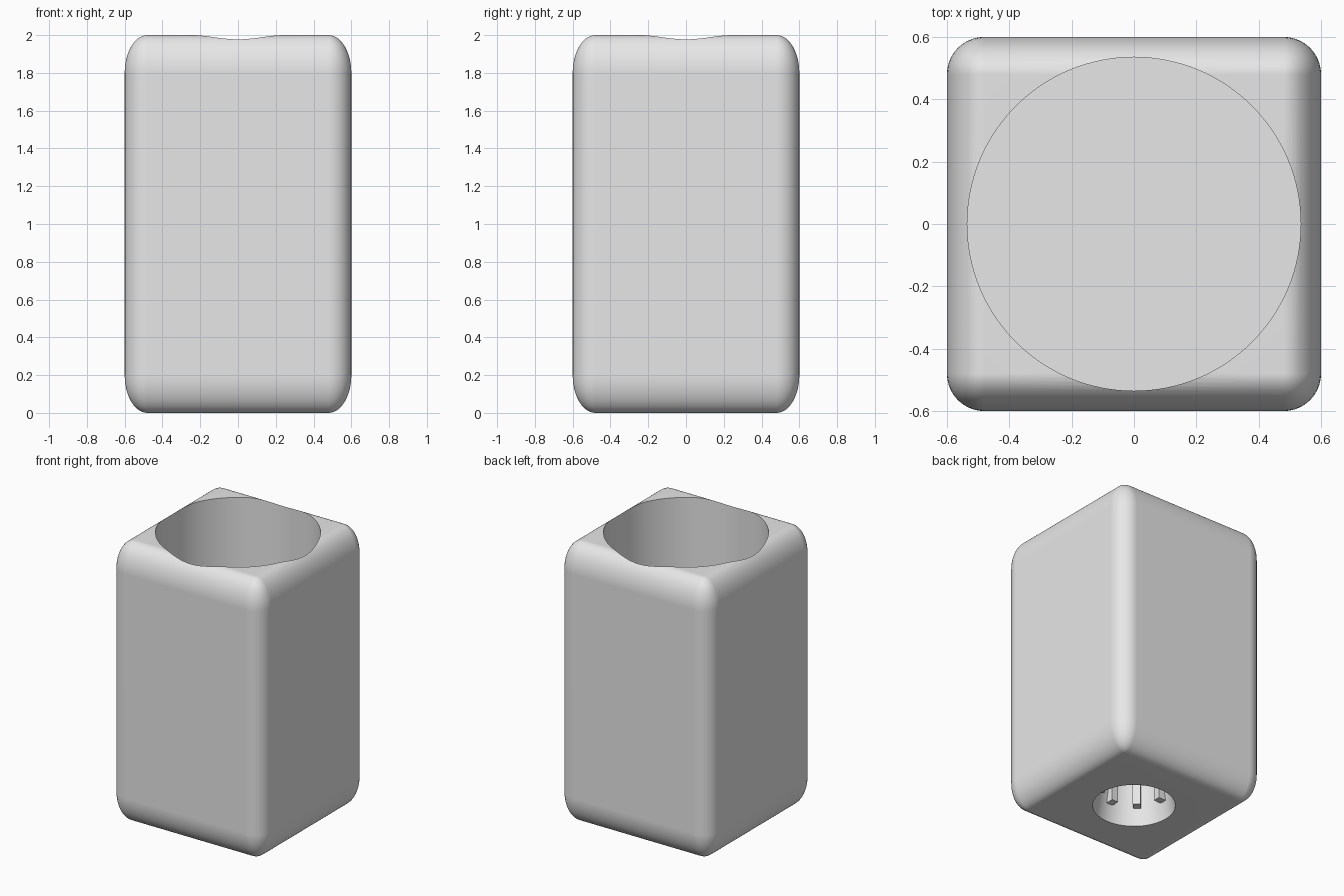
import bpy, bmesh
from math import pi, cos, sin
from mathutils import Matrix

old = bpy.data.objects.get("Cube")
if old:
    bpy.data.objects.remove(old, do_unlink=True)

GREY = (0.8, 0.8, 0.8, 1.0)
grey = bpy.data.materials.new("light_grey")
grey.use_nodes = True
grey.diffuse_color = GREY
grey.node_tree.nodes["Principled BSDF"].inputs["Base Color"].default_value = GREY


def make_object(name, bm):
    mesh = bpy.data.meshes.new(name)
    bm.to_mesh(mesh)
    bm.free()
    mesh.materials.append(grey)
    obj = bpy.data.objects.new(name, mesh)
    bpy.context.collection.objects.link(obj)
    return obj


def cone_cutter(name, r_low, r_high, z_low, z_high, sides=128):
    bm = bmesh.new()
    bmesh.ops.create_cone(bm, cap_ends=True, segments=sides, radius1=r_low, radius2=r_high,
                          depth=z_high - z_low,
                          matrix=Matrix.Translation((0, 0, (z_low + z_high) / 2)))
    cutter = make_object(name, bm)
    cutter.hide_render = True
    return cutter


def carve(target, cutter):
    mod = target.modifiers.new(cutter.name, "BOOLEAN")
    mod.operation = "DIFFERENCE"
    mod.solver = "EXACT"
    mod.object = cutter
    bpy.ops.object.select_all(action="DESELECT")
    bpy.context.view_layer.objects.active = target
    target.select_set(True)
    bpy.ops.object.modifier_apply(modifier=mod.name)
    bpy.data.objects.remove(cutter, do_unlink=True)


# Body: an evenly rounded cube, then stretched so the rounding is taller than wide
bm = bmesh.new()
bmesh.ops.create_cube(bm, size=2)
bmesh.ops.bevel(bm, geom=bm.edges[:], offset=0.2, segments=14, profile=0.5, affect="EDGES")
bmesh.ops.scale(bm, vec=(0.6, 0.6, 1), verts=bm.verts)
bmesh.ops.translate(bm, vec=(0, 0, 1), verts=bm.verts)
body = make_object("body", bm)

# Wide round well from the top and tapered socket from below
FLOOR = 0.5
SOCKET_TOP = 0.4
carve(body, cone_cutter("well_cutter", 0.535, 0.535, FLOOR, 2.2))
carve(body, cone_cutter("socket_cutter", 0.27, 0.2, -0.01, SOCKET_TOP, 96))

bpy.ops.object.shade_smooth_by_angle(angle=pi / 6)
weighted = body.modifiers.new("weighted_normals", "WEIGHTED_NORMAL")
weighted.keep_sharp = True

# Grip ribs inside the socket, buried slightly in its wall
RIBS = 8
RIB_BOTTOM = 0.12
bm = bmesh.new()
for i in range(RIBS):
    turn = Matrix.Rotation(2 * pi * i / RIBS, 4, "Z")
    height = SOCKET_TOP + 0.02 - RIB_BOTTOM
    place = Matrix.Translation((0.225, 0, RIB_BOTTOM + height / 2))
    bmesh.ops.create_cube(bm, size=1, matrix=turn @ place @ Matrix.Diagonal((0.07, 0.05, height, 1)))
make_object("socket_ribs", bm)
